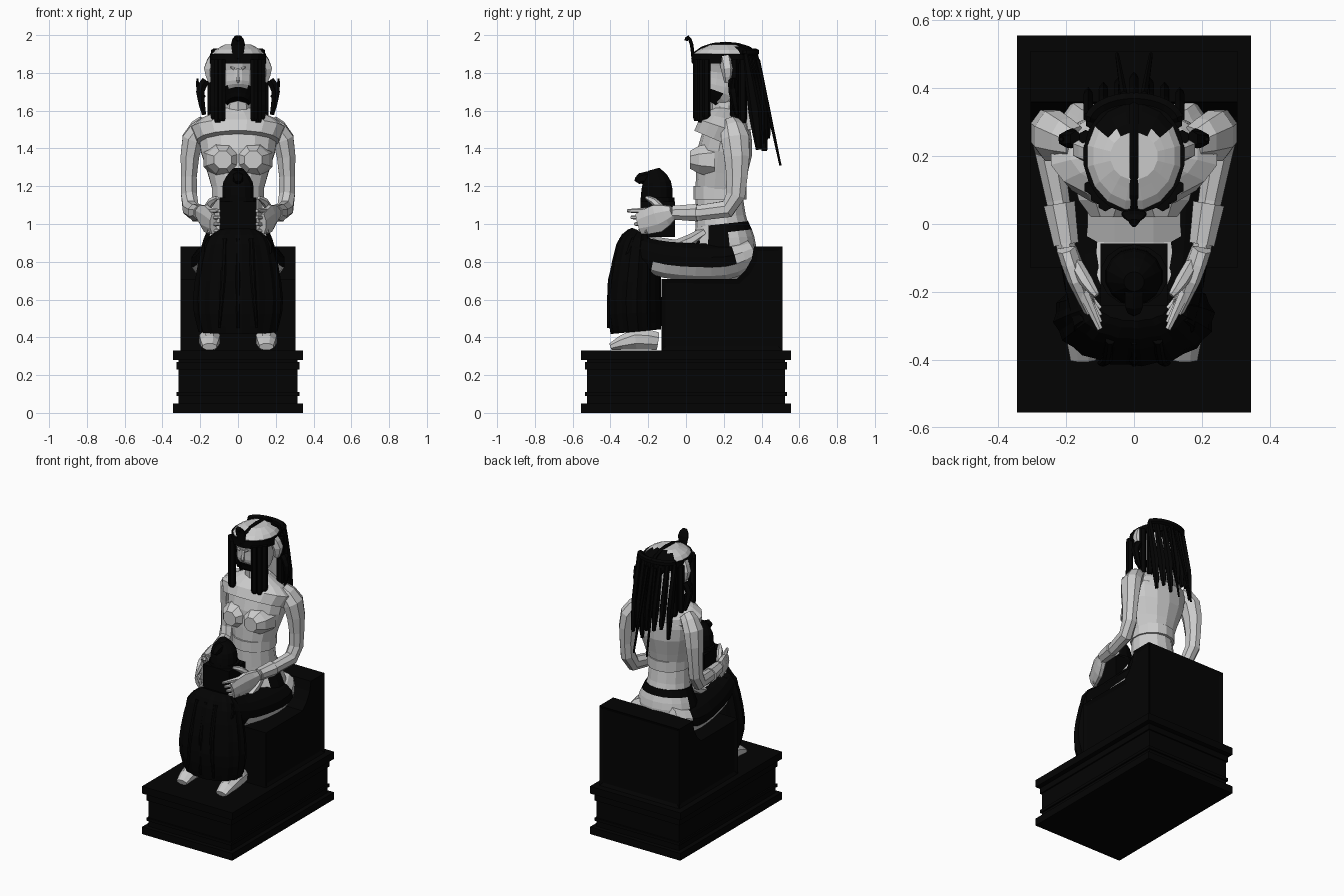
import bpy, bmesh, random
from math import sin, cos, pi
from mathutils import Vector

random.seed(4)
if "Cube" in bpy.data.objects:
    bpy.data.objects.remove(bpy.data.objects["Cube"])


def material(name, value):
    colour = (value, value, value, 1)
    mat = bpy.data.materials.new(name)
    mat.use_nodes = True
    mat.diffuse_color = colour
    mat.node_tree.nodes["Principled BSDF"].inputs["Base Color"].default_value = colour
    return mat


BLACK = material("black stone", .001)
PALE = material("pale stone", .6)


def finish(name, bm, mat, rule=None):
    """Turn a bmesh into an object; faces that meet the rule get the other colour."""
    bmesh.ops.recalc_face_normals(bm, faces=bm.faces[:])
    if rule:
        for face in bm.faces:
            face.material_index = int(rule(face.calc_center_median(), face.normal))
    mesh = bpy.data.meshes.new(name)
    bm.to_mesh(mesh)
    bm.free()
    mesh.materials.append(mat)
    mesh.materials.append(PALE if mat == BLACK else BLACK)
    bpy.context.collection.objects.link(bpy.data.objects.new(name, mesh))


def smooth(rows, steps):
    """Fill in rows along a flowing curve through the given ones."""
    rows = [Vector(row) for row in rows]
    padded = [rows[0], *rows, rows[-1]]
    filled = []
    for before, start, end, after in zip(padded, rows, rows[1:], padded[3:]):
        tangent_in, tangent_out = (end - before) / 2, (after - start) / 2
        for step in range(steps):
            t = step / steps
            ease = t * t * (3 - 2 * t)
            filled.append(start.lerp(end, ease) + tangent_in * t * (1 - t) ** 2
                          - tangent_out * t * t * (1 - t))
    return filled + [rows[-1]]


def tube(name, rows, mat, sides=8, steps=2, rule=None, pleat=0):
    """Skin rings (x, y, z, half width, half depth) set square to their path."""
    rows = smooth(rows, steps)
    centres = [Vector(row[:3]) for row in rows]
    bm = bmesh.new()
    rings = []
    for i, centre in enumerate(centres):
        along = (centres[min(i + 1, len(rows) - 1)] - centres[max(i - 1, 0)]).normalized()
        across = Vector((1, 0, 0))
        across = (across - along * across.dot(along)).normalized()
        outward = along.cross(across)
        ring = []
        for k in range(sides):
            angle = 2 * pi * (k + .5) / sides
            scale = 1 - pleat * (k % 2)
            offset = across * cos(angle) * rows[i][3] + outward * sin(angle) * rows[i][4]
            ring.append(bm.verts.new(centre + offset * scale))
        rings.append(ring)
    for low, high in zip(rings, rings[1:]):
        for k in range(sides):
            after = (k + 1) % sides
            bm.faces.new((low[k], low[after], high[after], high[k]))
    bm.faces.new(rings[0])
    bm.faces.new(rings[-1])
    finish(name, bm, mat, rule)


def stack(name, rows, mat, **options):
    """Upright tube from rows of (height, front, back, half width)."""
    tube(name, [(0, (front + back) / 2, height, width, (back - front) / 2)
                for height, front, back, width in rows], mat, **options)


def pair(name, rows, mat, **options):
    """Left part and its mirrored right part."""
    for side, sign in (("left", 1), ("right", -1)):
        tube(f"{side}_{name}", [(row[0] * sign, *row[1:]) for row in rows], mat, **options)


def cord(points, radius):
    """Rows of a round strand that thins at its end."""
    return [(*point, radius, radius) for point in points[:-1]] + [(*points[-1], radius / 2, radius / 2)]


def slab(name, inset, low, high):
    """Plinth course, inset from the full footprint."""
    bm = bmesh.new()
    bmesh.ops.create_cube(bm, size=2)
    bmesh.ops.scale(bm, verts=bm.verts, vec=(.345 - inset, .555 - inset, (high - low) / 2))
    bmesh.ops.translate(bm, verts=bm.verts, vec=(0, 0, (high + low) / 2))
    finish(name, bm, BLACK)


# Moulded plinth
slab("plinth_core", .03, 0, .3)
slab("plinth_foot", 0, 0, .05)
slab("plinth_low_bead", .02, .09, .11)
slab("plinth_high_bead", .02, .23, .27)
slab("plinth_cornice", 0, .28, .33)

# Throne with a swept backrest and inset panels
bm = bmesh.new()
sweep = [(.27 + .09 * sin(t * pi / 6), .71 + .17 * (t / 3) ** 1.2) for t in range(4)]
profile = [(-.13, .71), *sweep, (.51, .88), (.51, .33), (-.13, .33)]
side = bm.faces.new([bm.verts.new((-.305, y, z)) for y, z in profile])
extruded = bmesh.ops.extrude_face_region(bm, geom=[side])["geom"]
moved = [item for item in extruded if isinstance(item, bmesh.types.BMVert)]
bmesh.ops.translate(bm, verts=moved, vec=(.61, 0, 0))
bmesh.ops.recalc_face_normals(bm, faces=bm.faces[:])
panels = [face for face in bm.faces if abs(face.normal.x) > .9 or face.normal.y > .9]
bmesh.ops.inset_individual(bm, faces=panels, thickness=.03, depth=-.01)
finish("throne", bm, BLACK)

# Pleated skirt over the shins, thighs, hips and lap cloth
stack("skirt", [(.43, -.4, -.13, .21), (.6, -.42, -.13, .24), (.88, -.37, -.14, .19), (.96, -.29, -.18, .11)],
      BLACK, sides=32, steps=3, pleat=.04)
pair("thigh", [(.1, .35, .85, .08, .07), (.12, .2, .8, .13, .1), (.12, -.1, .81, .1, .1), (.1, -.3, .87, .08, .08)],
     BLACK, sides=12, steps=4, rule=lambda c, n: n.z < -.2 and c.y > -.2 or c.y > .24)
stack("hips", [(.72, .05, .28, .17), (.86, .03, .37, .2), (1, .05, .33, .15)], PALE, sides=18, steps=5,
      rule=lambda c, n: c.y < .24 and (c.y > .13 or c.z < .9) or c.y > .24 and c.z > .96)
tube("lap_cloth", [(0, .1, .96, .14, .03), (0, -.05, .88, .15, .04), (0, -.2, .92, .1, .03)], PALE)
for side in (-1, 0, 1):
    tube("skirt_fold", cord([(side * .07, -.34, .92), (side * .08, -.4, .7), (side * .1, -.41, .45)], .015), BLACK)

# Feet
pair("foot", [(.14, -.15, .38, .04, .05), (.15, -.27, .39, .06, .06), (.15, -.4, .35, .04, .02)], PALE)

# Torso, belt, cape and neck
stack("torso", [(.95, .05, .34, .15), (1.15, .05, .3, .13), (1.38, .06, .35, .2), (1.52, .11, .34, .2),
                (1.6, .15, .3, .08)], PALE, sides=14)
stack("belt", [(1.13, .04, .32, .14), (1.2, .04, .32, .14)], PALE, sides=14)
pair("breast", [(.08, .15, 1.34, .11, .1), (.08, .07, 1.34, .09, .08), (.08, .02, 1.34, .05, .05)], PALE, steps=1)
tube("cape", [(0, .17, 1.44, .22, .14), (0, .2, 1.51, .25, .14), (0, .21, 1.56, .19, .11), (0, .22, 1.61, .08, .07)],
     PALE, sides=16, steps=1)
stack("neck", [(1.55, .13, .29, .08), (1.7, .12, .27, .07)], PALE, sides=10)

# Arms, cuffs and hands
pair("arm", [(.17, .24, 1.53, .05, .05), (.24, .26, 1.45, .06, .08), (.26, .27, 1.25, .045, .06),
             (.25, .22, 1.08, .045, .05), (.2, -.07, 1.06, .03, .04)], PALE)
pair("cuff", [(.22, .06, 1.06, .05, .05), (.2, -.06, 1.06, .04, .04)], PALE, steps=1)
pair("palm", [(.2, -.07, 1.06, .03, .04), (.17, -.15, 1.03, .03, .08), (.13, -.25, 1, .02, .06)], PALE)
for finger in range(4):
    height = 1.07 - finger * .035
    pair("finger", cord([(.15, -.2, height), (.1, -.31 + finger * .02, height)], .018), PALE, sides=6)
pair("thumb", cord([(.17, -.12, 1.07), (.14, -.17, 1.12), (.11, -.21, 1.14)], .02), PALE, sides=6)

# Square jar with a bird's head for a lid
stack("jar", [(.93, -.28, -.02, .14), (1.12, -.28, -.02, .14)], BLACK, sides=4, steps=1)
stack("jar_rim", [(1.11, -.24, -.06, .1), (1.14, -.24, -.06, .1)], BLACK, sides=14)
stack("jar_lid", [(1.13, -.24, -.07, .085), (1.22, -.23, -.08, .08), (1.29, -.2, -.14, .03)], BLACK,
      sides=14, steps=3)
tube("jar_beak", cord([(0, -.18, 1.25), (0, -.24, 1.24), (0, -.26, 1.22)], .03), BLACK, sides=6)

# Head with dark chin and nape, headband, crest and brow serpent
stack("head", [(1.64, .08, .2, .06), (1.7, .05, .3, .1), (1.8, .05, .34, .11), (1.9, .04, .36, .14),
               (1.95, .13, .27, .07)], PALE, sides=16, steps=3,
      rule=lambda c, n: c.z < 1.72 and c.y < .17 or c.z > 1.78 and c.y > .27)
tube("nose", cord([(0, .06, 1.82), (0, .05, 1.76), (0, .06, 1.75)], .013), PALE, sides=6)
pair("brow", cord([(.02, .05, 1.82), (.04, .05, 1.83)], .01), PALE, sides=6)
stack("headband", [(1.85, .03, .37, .15), (1.9, .03, .37, .15)], BLACK, sides=20)
arc = [pi * k / 8 for k in range(9)]
tube("crest", cord([(0, .21 - .17 * cos(a), 1.87 + .08 * sin(a)) for a in arc], .015), BLACK, sides=6, steps=1)
pair("side_crest", cord([(.13 * sin(a / 2), .3 + .07 * cos(a / 2), 1.91) for a in arc], .02), BLACK, sides=6, steps=1)
tube("brow_serpent", [(0, .04, 1.85, .02, .01), (0, .03, 1.95, .04, .01), (0, .01, 1.99, .02, .01),
                      (0, 0, 1.97, .01, .01)], BLACK)

# Hair: locks round the face and sides, tresses behind over a pale underlayer
for angle in (.6, .8, 1, 1.9, 2.2):
    x, y = .15 * sin(angle), .2 - .17 * cos(angle)
    end = 1.53 + random.random() * .06
    pair("lock", cord([(x, y, 1.87), (x, y, 1.7), (x, y, end + .02), (x, y, end)], .022), BLACK, sides=6)
pair("temple", cord([(.12, .21, 1.88), (.15, .22, 1.82), (.14, .22, 1.75)], .035), PALE, sides=6)
pair("side_tress", cord([(.17, .25, 1.76), (.2, .25, 1.7), (.18, .27, 1.58)], .025), BLACK, sides=6)
pair("side_feather", cord([(.18, .26, 1.67), (.21, .25, 1.71), (.215, .25, 1.77)], .012), BLACK, sides=6)
tube("hair_underlayer", [(0, .28, 1.88, .11, .05), (0, .34, 1.5, .11, .04)], PALE, sides=10)
for k in range(-3, 4):
    x, back = k * .045, .36 - abs(k) * .015
    end = 1.36 + random.random() * .12
    tube("back_tress", [(x, back, 1.9, .015, .015), (x, back + .05, 1.6, .016, .035), (x, back + .07, end, .01, .015)],
         BLACK, sides=6)
pair("ribbon", cord([(.03, .38, 1.87), (.05, .5, 1.31)], .012), BLACK, sides=6)
